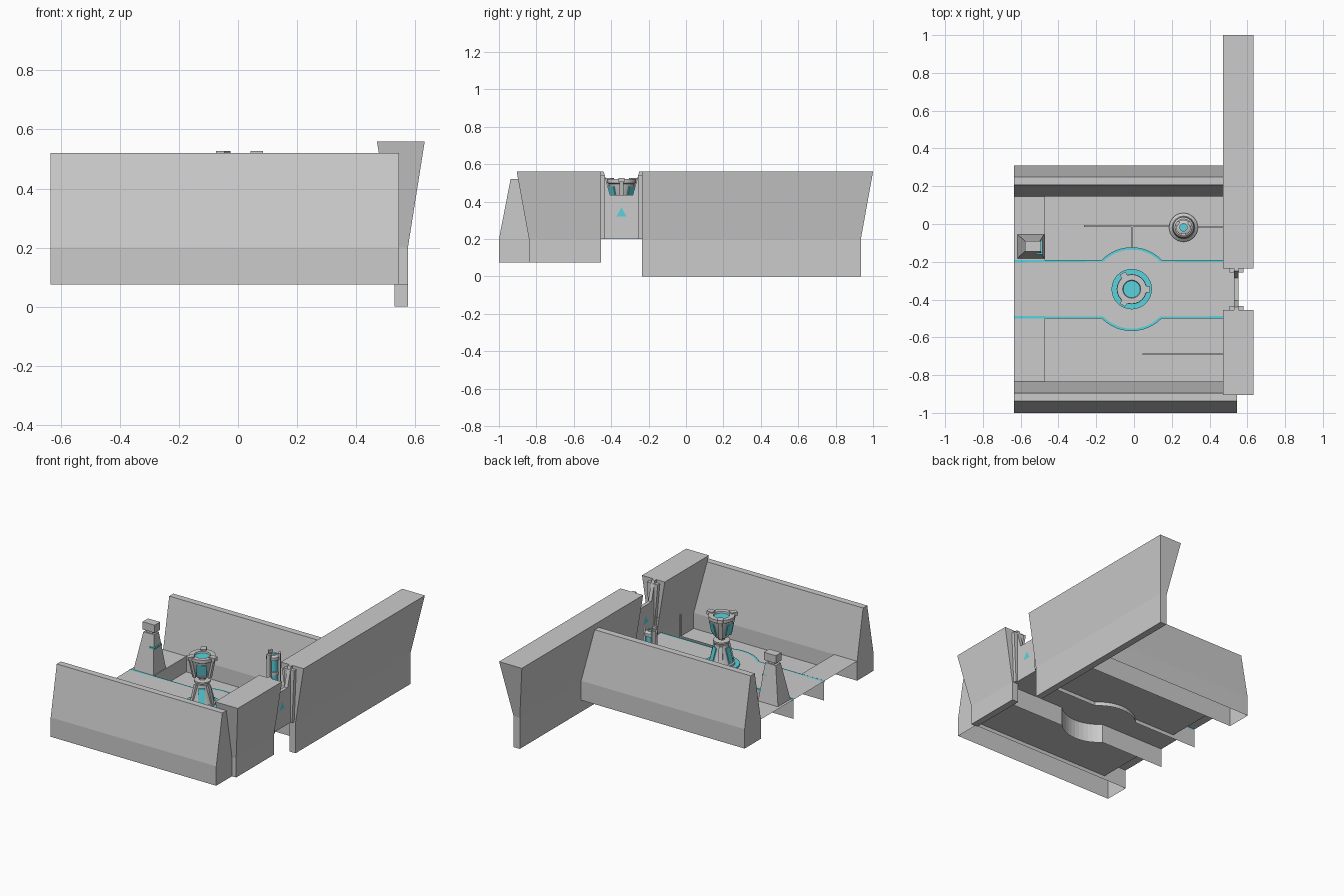
import bpy, bmesh, math
from mathutils import Vector

if "Cube" in bpy.data.objects:
    bpy.data.objects.remove(bpy.data.objects["Cube"])

cyan = bpy.data.materials.new("cyan_glow")
cyan.diffuse_color = (0.1, 0.65, 0.72, 1)
cyan.use_nodes = True
cyan.node_tree.nodes["Principled BSDF"].inputs["Base Color"].default_value = cyan.diffuse_color


def finish(name, bm, glow=False, smooth=False):
    bmesh.ops.remove_doubles(bm, verts=bm.verts, dist=1e-5)
    bmesh.ops.recalc_face_normals(bm, faces=bm.faces)
    me = bpy.data.meshes.new(name)
    bm.to_mesh(me)
    bm.free()
    ob = bpy.data.objects.new(name, me)
    bpy.context.collection.objects.link(ob)
    if glow:
        me.materials.append(cyan)
    if smooth:
        bpy.ops.object.select_all(action='DESELECT')
        ob.select_set(True)
        bpy.context.view_layer.objects.active = ob
        bpy.ops.object.shade_smooth_by_angle(angle=math.radians(35))
    return ob


def loft(name, a, b, glow=False, caps=True):
    """Skin between two matching outlines."""
    bm = bmesh.new()
    va, vb = [bm.verts.new(p) for p in a], [bm.verts.new(p) for p in b]
    n = len(a)
    for i in range(n):
        j = (i + 1) % n
        bm.faces.new((va[i], va[j], vb[j], vb[i]))
    if caps:
        bm.faces.new(va)
        bm.faces.new(vb)
    return finish(name, bm, glow)


def rect(x0, x1, y0, y1, z):
    return [(x0, y0, z), (x1, y0, z), (x1, y1, z), (x0, y1, z)]


def block(name, x0, x1, y0, y1, z0, z1, glow=False):
    return loft(name, rect(x0, x1, y0, y1, z0), rect(x0, x1, y0, y1, z1), glow)


def sheet(name, pts, glow=False):
    bm = bmesh.new()
    bm.faces.new([bm.verts.new(p) for p in pts])
    return finish(name, bm, glow)


def ribbon(name, a, b, glow=False):
    bm = bmesh.new()
    va, vb = [bm.verts.new(p) for p in a], [bm.verts.new(p) for p in b]
    for i in range(len(a) - 1):
        bm.faces.new((va[i], va[i + 1], vb[i + 1], vb[i]))
    return finish(name, bm, glow)


def lathe(name, c, profile, n=24, glow=False, smooth=True):
    """Spin a (radius, height) profile around a vertical axis."""
    bm = bmesh.new()
    vs = [bm.verts.new((c[0] + r, c[1], z)) for r, z in profile]
    es = [bm.edges.new(p) for p in zip(vs, vs[1:])]
    bmesh.ops.spin(bm, geom=vs + es, cent=(c[0], c[1], 0), axis=(0, 0, 1),
                   angle=math.tau, steps=n)
    return finish(name, bm, glow, smooth)


def radial_block(name, c, ang, r0, r1, z0, z1, w, thick, glow=False):
    """Slanted bar standing at an angle round a centre, radius r0 to r1."""
    d = Vector((math.cos(ang), math.sin(ang), 0))
    s = Vector((-d.y, d.x, 0)) * w / 2
    ends = []
    for r, z in ((r0, z0), (r1, z1)):
        p = Vector((c[0], c[1], z)) + d * r
        q = p + d * thick
        ends.append([p - s, p + s, q + s, q - s])
    return loft(name, ends[0], ends[1], glow)


# Front and back walls: tapered, open underneath
for name, y0 in (("front_wall", -1.0), ("back_wall", 0.145)):
    prof = [(0, .075), (0, .2), (.062, .52), (.104, .52), (.165, .2), (.165, .075)]
    bm = bmesh.new()
    a = [bm.verts.new((-.635, y0 + y, z)) for y, z in prof]
    b = [bm.verts.new((.545, y0 + y, z)) for y, z in prof]
    for i in range(5):
        bm.faces.new((a[i], a[i + 1], b[i + 1], b[i]))
    bm.faces.new(a)
    bm.faces.new(b)
    finish(name, bm)

# Right wall: two sections flaring towards the top, either side of the gate
for name, zb, top, low in (("right_wall_front", .075, (-.905, -.455), (-.84, -.455)),
                           ("right_wall_back", 0, (-.235, 1.0), (-.235, .935))):
    loft(name + "_top", rect(.53, .575, *low, .2), rect(.47, .632, *top, .56))
    loft(name + "_base", rect(.53, .575, *low, zb), rect(.53, .575, *low, .2))

# Gate with notched top, posts and triangle badge
gate = [(-.455, .2), (-.235, .2), (-.235, .56), (-.25, .56), (-.285, .435),
        (-.405, .435), (-.44, .56), (-.455, .56)]
loft("gate_panel", [(.53, y, z) for y, z in gate], [(.553, y, z) for y, z in gate])
for s in (-1, 1):
    e = -.345 + s * .11
    ys = sorted((e, e - s * .022))
    loft("gate_post", rect(.535, .565, *ys, .2), rect(.505, .58, *ys, .54))
for x in (.528, .556):
    sheet("gate_triangle", [(x, -.372, .32), (x, -.318, .32), (x, -.345, .368)], True)

# Walkway outline: straight strip swelling to a circle round the hub
HX, HY, R = -.012, -.345, .222
half = math.asin(.155 / R)


def side_path(s, r, z, off):
    pts = [(-.635, HY + s * (.155 + off), z)]
    for i in range(13):
        t = math.pi - half + (2 * half - math.pi) * i / 12
        pts.append((HX + (r + off) * math.cos(t), HY + s * (r + off) * math.sin(t), z))
    return pts + [(.54, HY + s * (.155 + off), z)]


for s in (1, -1):
    ribbon("walkway_side", side_path(s, R, .075, 0), side_path(s, R, .2, 0))
    ribbon("walkway_light", side_path(s, R, .203, 0), side_path(s, R, .203, -.013), True)
    ribbon("walkway_light_edge", side_path(s, R, .203, .001), side_path(s, R, .192, .001), True)
sheet("walkway_floor", side_path(1, R, .2, 0) + side_path(-1, R, .2, 0)[::-1])

# Lower floors on both sides, with raised ledges at the left
for name, s, edge in (("back", 1, .145), ("front", -1, -.835)):
    y1 = HY + s * .155
    low = [(x, y, .1) for x, y, _ in side_path(s, R, 0, 0)[1:-1]]
    sheet(name + "_lower_floor",
          [(-.47, y1, .1)] + low + [(.54, y1, .1), (.54, edge, .1), (-.47, edge, .1)])
    sheet(name + "_ledge", rect(-.635, -.47, *sorted((y1, edge)), .2))
    sheet(name + "_ledge_step", [(-.47, y1, .1), (-.47, edge, .1),
                                 (-.47, edge, .2), (-.47, y1, .2)])

# Central hub: base ring, cone pedestal, neck discs and cup
H = (HX, HY)
lathe("hub_base_light", H, [(.107, .2), (.107, .21), (.078, .21)], 32, True)
lathe("hub_pedestal", H, [(.08, .2), (.08, .222), (.07, .225), (.04, .325),
                          (.04, .34), (0, .34)], 24)
lathe("hub_neck", H, [(0, .335), (.018, .335), (.018, .35), (.05, .352), (.05, .362),
                      (.02, .365), (.02, .39), (0, .39)], 24)
lathe("hub_cup", H, [(0, .385), (.04, .385), (.05, .4), (.07, .495), (.078, .5),
                     (.078, .52), (.048, .52), (.045, .508)], 24)
lathe("hub_cup_light", H, [(.045, .51), (0, .51)], 24, True)
for k in range(3):
    t = k * math.tau / 3
    radial_block("hub_prong", H, t, .055, .055, .505, .527, .034, .042)
    radial_block("hub_cup_rib", H, t, .046, .074, .385, .515, .022, .014)
    radial_block("hub_cup_window", H, t + math.pi / 3, .047, .061, .41, .48, .06, .006, True)
    radial_block("hub_pedestal_window", H, t + math.pi / 3, .064, .04, .23, .32, .04, .006, True)
    radial_block("hub_pedestal_rib", H, t, .066, .036, .205, .335, .024, .014)

# Generator column in the back floor
G = (.262, -.018)
lathe("generator_base", G, [(.077, .1), (.077, .125), (.06, .14), (.055, .2), (.045, .21),
                            (0, .21)], 16)
lathe("generator_core", G, [(.03, .2), (.03, .46), (0, .46)], 16, True)
lathe("generator_cap", G, [(.03, .44), (.04, .445), (.04, .465), (.025, .472), (.02, .472)], 16)
for z in (.25, .35):
    lathe("generator_band", G, [(.03, z), (.037, z), (.037, z + .02), (.03, z + .02)], 16)
for k in range(3):
    radial_block("generator_slat", G, k * math.tau / 3 + .5, .03, .03, .2, .485, .026, .016)

# Left tower: tapered body and head
loft("tower_body", rect(-.617, -.475, -.182, -.055, .2), rect(-.575, -.5, -.142, -.092, .44))
block("tower_neck", -.56, -.515, -.135, -.1, .44, .455)
block("tower_head", -.578, -.492, -.145, -.09, .455, .505)
block("tower_light", -.52, -.484, -.162, -.08, .355, .365, True)


# Thin conduits on the floor and along the right wall
def pipe(pts, r=.004):
    for p, q in zip(pts, pts[1:]):
        lo = [min(a, b) - r for a, b in zip(p, q)]
        hi = [max(a, b) + r for a, b in zip(p, q)]
        block("conduit", lo[0], hi[0], lo[1], hi[1], lo[2], hi[2])


pipe([(.05, -.69, .104), (.522, -.69, .104), (.522, -.69, .32), (.522, -.455, .32)])
pipe([(-.26, -.008, .104), (.2, -.012, .104)])
pipe([(.33, -.018, .104), (.525, -.018, .104)])
pipe([(-.008, -.125, .104), (-.008, -.01, .104)])
